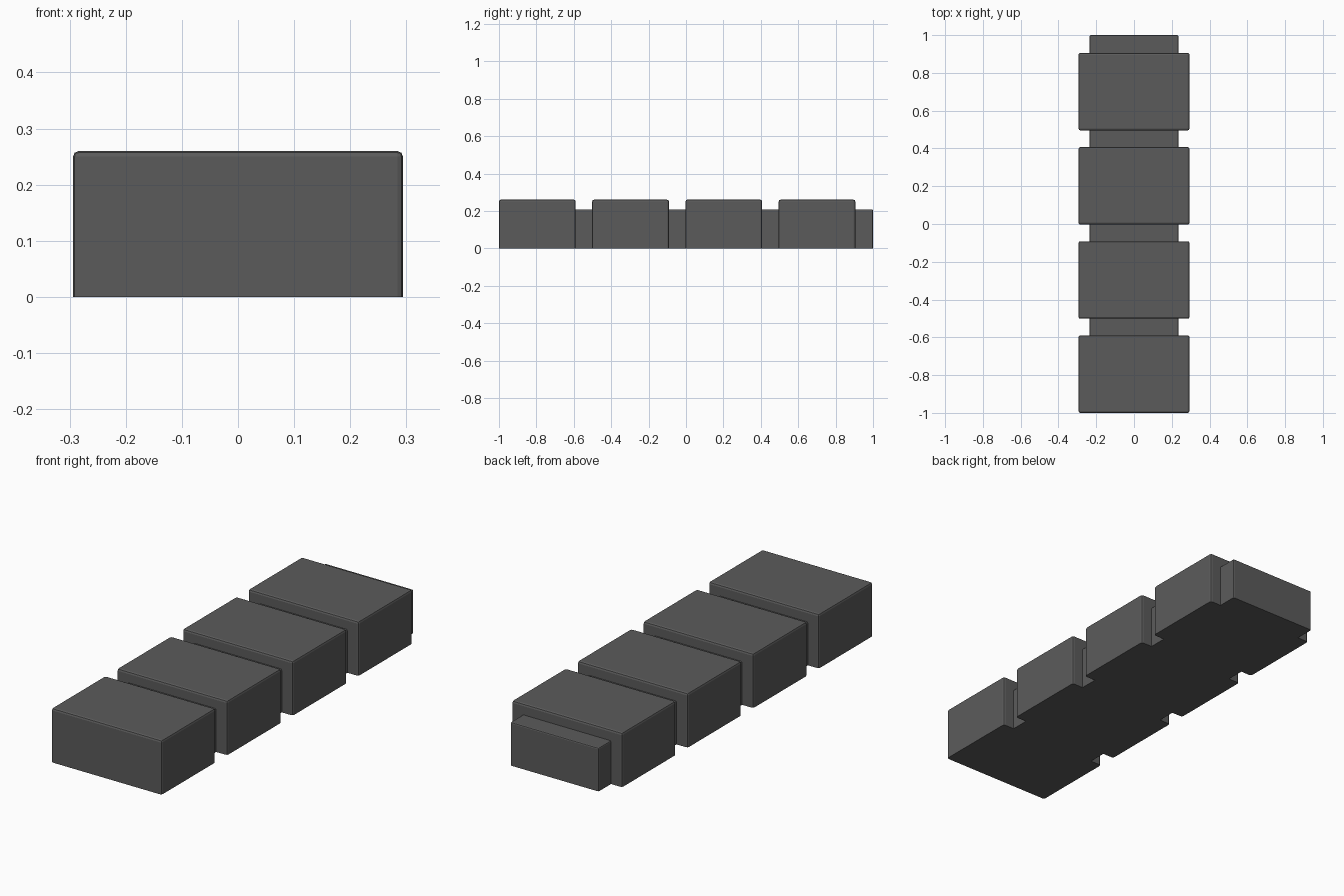
import bpy, bmesh

if "Cube" in bpy.data.objects:
    bpy.data.objects.remove(bpy.data.objects["Cube"])

rubber = bpy.data.materials.new("dark grey")
rubber.diffuse_color = (0.105, 0.105, 0.105, 1)
rubber.use_nodes = True
rubber.node_tree.nodes["Principled BSDF"].inputs["Base Color"].default_value = rubber.diffuse_color


def bevelled_box(name, half_w, y0, y1, h, bevel):
    """Box on the ground, every edge bevelled except the bottom ones."""
    bm = bmesh.new()
    bmesh.ops.create_cube(bm, size=1)
    for v in bm.verts:
        v.co = (v.co.x * 2 * half_w,
                y0 + (v.co.y + 0.5) * (y1 - y0),
                (v.co.z + 0.5) * h)
    edges = [e for e in bm.edges if max(v.co.z for v in e.verts) > 0.01]
    bmesh.ops.bevel(bm, geom=edges, offset=bevel, segments=2,
                    profile=0.5, affect='EDGES', clamp_overlap=True)
    me = bpy.data.meshes.new(name)
    bm.to_mesh(me)
    bm.free()
    me.materials.append(rubber)
    ob = bpy.data.objects.new(name, me)
    bpy.context.collection.objects.link(ob)
    return ob


# Four repeats of a wide pad followed by a narrower, lower link
pitch = 0.4985
for i in range(4):
    y = -1 + i * pitch
    bevelled_box(f"track_pad_{i + 1}", 0.294, y, y + 0.41, 0.26, 0.01)
    end = 1.0 if i == 3 else y + pitch + 0.015
    bevelled_box(f"track_link_{i + 1}", 0.235, y + 0.39, end, 0.208, 0.006)
